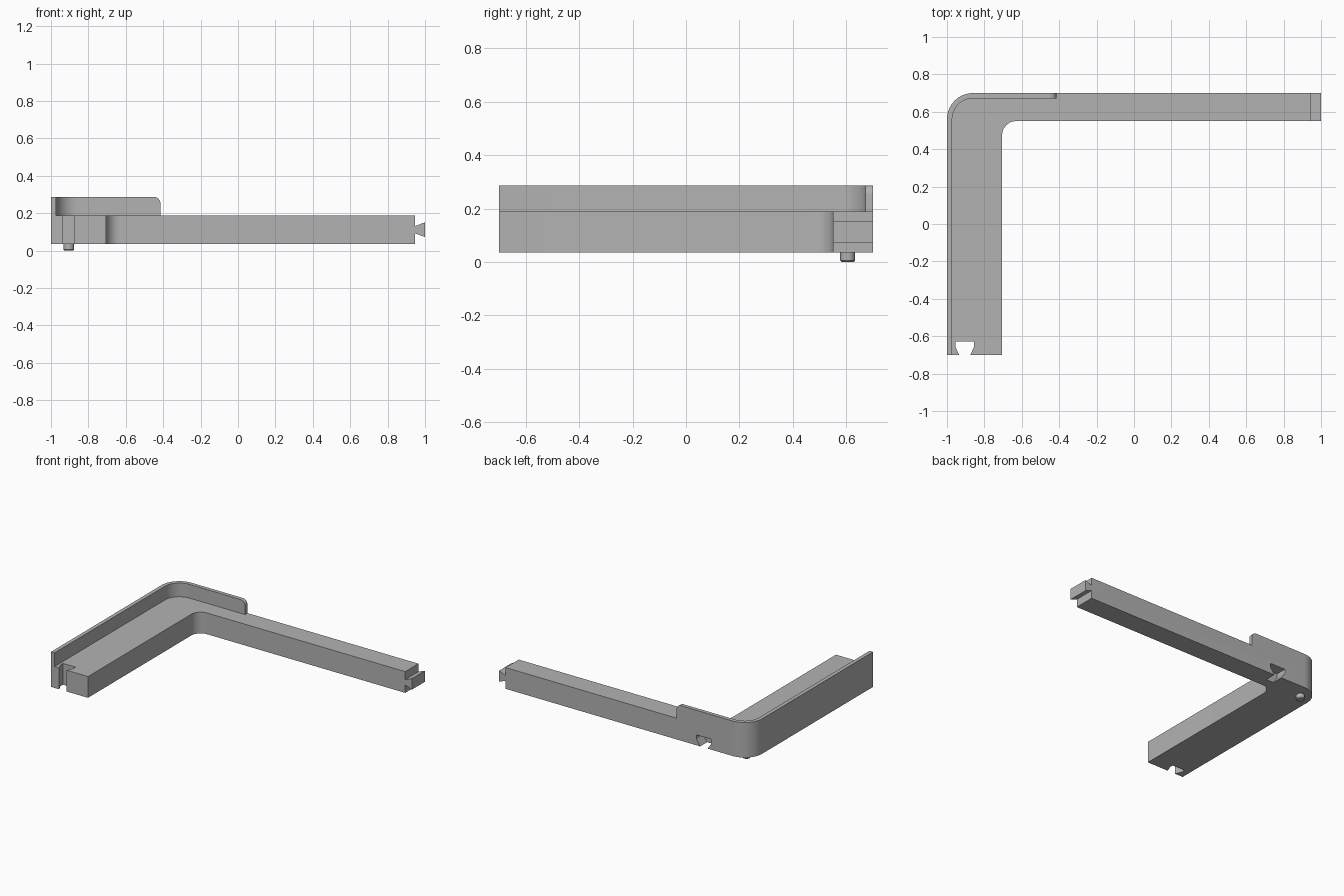
import bpy, bmesh
from math import cos, sin, radians
from mathutils import Vector

if "Cube" in bpy.data.objects:
    bpy.data.objects.remove(bpy.data.objects["Cube"])

# One plain grey plastic for the whole bracket
grey = bpy.data.materials.new("plain grey")
grey.use_nodes = True
grey.diffuse_color = (0.45, 0.45, 0.45, 1)
grey.node_tree.nodes["Principled BSDF"].inputs["Base Color"].default_value = grey.diffuse_color

LEFT, BACK, FRONT = -1.0, 0.7, -0.7
BOTTOM, DECK, RIM = 0.035, 0.188, 0.287
ARM_END = 0.947


def arc(cx, cy, r, start, end, steps=16):
    return [(cx + r * cos(radians(start + (end - start) * i / steps)),
             cy + r * sin(radians(start + (end - start) * i / steps))) for i in range(steps + 1)]


def dovetail(mouth, wide, depth):
    """Socket outline: half-widths across, opening at 0 and growing with depth."""
    return [(-mouth, 0), (-wide, depth * 0.6), (-wide, depth),
            (wide, depth), (wide, depth * 0.6), (mouth, 0)]


def prism(name, outline, low, high, axis="z"):
    """Extrude an outline in xy along z, or in xz along y."""
    def place(a, b, h):
        return (a, b, h) if axis == "z" else (a, h, b)
    bm = bmesh.new()
    face = bm.faces.new([bm.verts.new(place(a, b, low)) for a, b in outline])
    grown = bmesh.ops.extrude_face_region(bm, geom=[face])["geom"]
    bmesh.ops.translate(bm, verts=[g for g in grown if isinstance(g, bmesh.types.BMVert)],
                        vec=Vector(place(0, 0, high - low)))
    bmesh.ops.recalc_face_normals(bm, faces=bm.faces)
    mesh = bpy.data.meshes.new(name)
    bm.to_mesh(mesh)
    bm.free()
    mesh.materials.append(grey)
    obj = bpy.data.objects.new(name, mesh)
    bpy.context.collection.objects.link(obj)
    return obj


def smooth(obj):
    bpy.ops.object.select_all(action="DESELECT")
    obj.select_set(True)
    bpy.context.view_layer.objects.active = obj
    bpy.ops.object.shade_smooth_by_angle(angle=radians(30))


# L-shaped body with a rounded elbow and a socket in the front end
socket = [(-0.905 + a, FRONT + d) for a, d in dovetail(0.03, 0.05, 0.073)]
body = prism("corner_body",
             [(LEFT, FRONT)] + socket + [(-0.705, FRONT)]
             + arc(-0.63, 0.475, 0.075, 180, 90)
             + [(ARM_END, 0.55), (ARM_END, BACK)]
             + arc(-0.86, 0.56, 0.14, 90, 180), BOTTOM, DECK)

# Blind socket in the underside, open at the back
cutter = prism("socket_cutter",
               [(-0.633 + a, BOTTOM + d) for a, d in
                [(-0.03, -0.02)] + dovetail(0.03, 0.06, 0.075) + [(0.03, -0.02)]],
               BACK - 0.08, BACK + 0.02, "y")
cutter.hide_render = True
cut = body.modifiers.new("socket", "BOOLEAN")
cut.operation, cut.solver, cut.object = "DIFFERENCE", "EXACT", cutter
bpy.context.view_layer.objects.active = body
bpy.ops.object.modifier_apply(modifier=cut.name)
bpy.data.objects.remove(cutter)
smooth(body)

# Thin raised rim along the outer edge, rounded at its free top corner
rim_end, thick = -0.415, 0.028
rim = prism("outer_rim",
            [(LEFT, FRONT), (LEFT + thick, FRONT)]
            + arc(-0.86, 0.56, 0.14 - thick, 180, 90)
            + [(rim_end, BACK - thick), (rim_end, BACK)]
            + arc(-0.86, 0.56, 0.14, 90, 180), DECK, RIM)
bm = bmesh.new()
bm.from_mesh(rim.data)
corner = [e for e in bm.edges if all(v.co.x > rim_end - 0.001 and v.co.z > RIM - 0.001 for v in e.verts)]
bmesh.ops.bevel(bm, geom=corner, offset=0.035, segments=8, profile=0.5, affect="EDGES")
bm.to_mesh(rim.data)
bm.free()
smooth(rim)

# Dovetail tongue on the end of the long arm
prism("dovetail_tongue",
      [(ARM_END, 0.092), (1.0, 0.072), (1.0, 0.151), (ARM_END, 0.131)], 0.55, BACK, "y")

# Locating pin under the elbow, with a chamfered tip
bpy.ops.mesh.primitive_cylinder_add(vertices=32, radius=0.028, depth=0.04, location=(-0.905, 0.605, 0.02))
pin = bpy.context.object
pin.name = "locating_pin"
pin.data.materials.append(grey)
bm = bmesh.new()
bm.from_mesh(pin.data)
tip = [e for e in bm.edges if all(v.co.z < 0 for v in e.verts)]
bmesh.ops.bevel(bm, geom=tip, offset=0.005, segments=1, affect="EDGES")
bm.to_mesh(pin.data)
bm.free()
smooth(pin)
